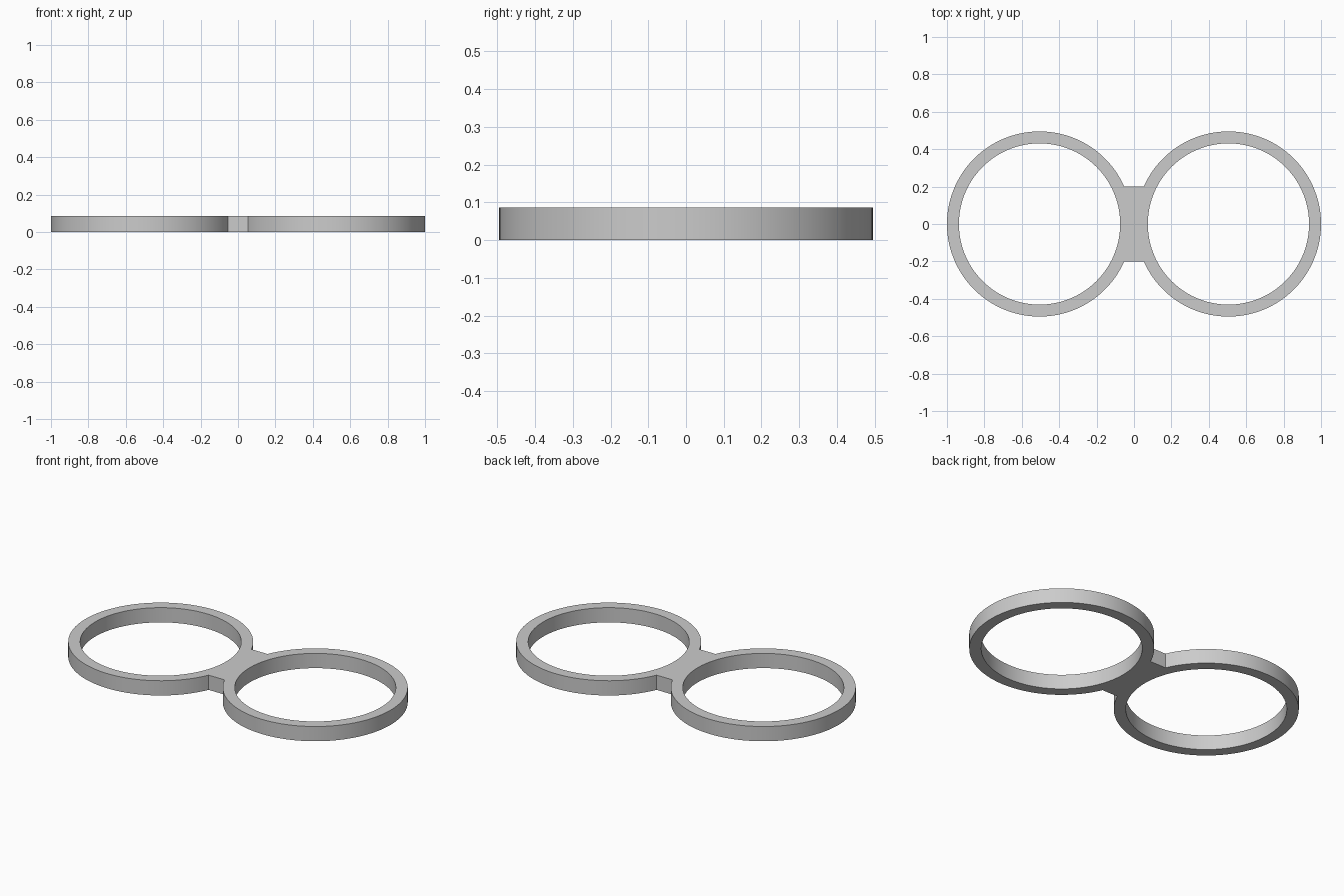
import bpy, bmesh, math

# Remove the default cube
cube = bpy.data.objects.get("Cube")
if cube:
    bpy.data.objects.remove(cube, do_unlink=True)

OUTER, INNER, HEIGHT = 0.495, 0.431, 0.087
CENTRE = 1 - OUTER
BRIDGE_HALF = 0.2

grey = bpy.data.materials.new("light grey")
grey.use_nodes = True
colour = (0.6, 0.6, 0.6, 1)
grey.diffuse_color = colour
grey.node_tree.nodes["Principled BSDF"].inputs["Base Color"].default_value = colour

# Ring angles: the arc touching the bridge first, then the rest of the circle
half = math.asin(BRIDGE_HALF / OUTER)
bridge_steps, free_steps = 16, 104
angles = [math.pi - half + 2 * half * i / bridge_steps for i in range(bridge_steps)]
angles += [math.pi + half + 2 * (math.pi - half) * i / free_steps for i in range(free_steps)]

bm = bmesh.new()


def circle(radius, side):
    return [bm.verts.new((side * (CENTRE + radius * math.cos(a)), radius * math.sin(a), 0))
            for a in angles]


# Two flat rings
edges = {}
for side in (1, -1):
    outer, inner = circle(OUTER, side), circle(INNER, side)
    edges[side] = outer
    for i in range(len(angles)):
        j = (i + 1) % len(angles)
        bm.faces.new((outer[i], outer[j], inner[j], inner[i]))

# Bridge strips between the facing arcs
for i in range(bridge_steps):
    bm.faces.new((edges[1][i], edges[1][i + 1], edges[-1][i + 1], edges[-1][i]))

# Raise the flat outline into a closed solid
bmesh.ops.recalc_face_normals(bm, faces=bm.faces)
base = bm.faces[:]
raised = bmesh.ops.extrude_face_region(bm, geom=base, use_keep_orig=True)
top = [g for g in raised["geom"] if isinstance(g, bmesh.types.BMVert)]
bmesh.ops.translate(bm, vec=(0, 0, HEIGHT), verts=top)
bmesh.ops.recalc_face_normals(bm, faces=bm.faces)

mesh = bpy.data.meshes.new("double_ring_frame")
bm.to_mesh(mesh)
bm.free()
mesh.materials.append(grey)
frame = bpy.data.objects.new("double_ring_frame", mesh)
bpy.context.collection.objects.link(frame)

# Smooth walls with crisp rims
bpy.ops.object.select_all(action="DESELECT")
frame.select_set(True)
bpy.context.view_layer.objects.active = frame
bpy.ops.object.shade_smooth_by_angle(angle=math.radians(30))
